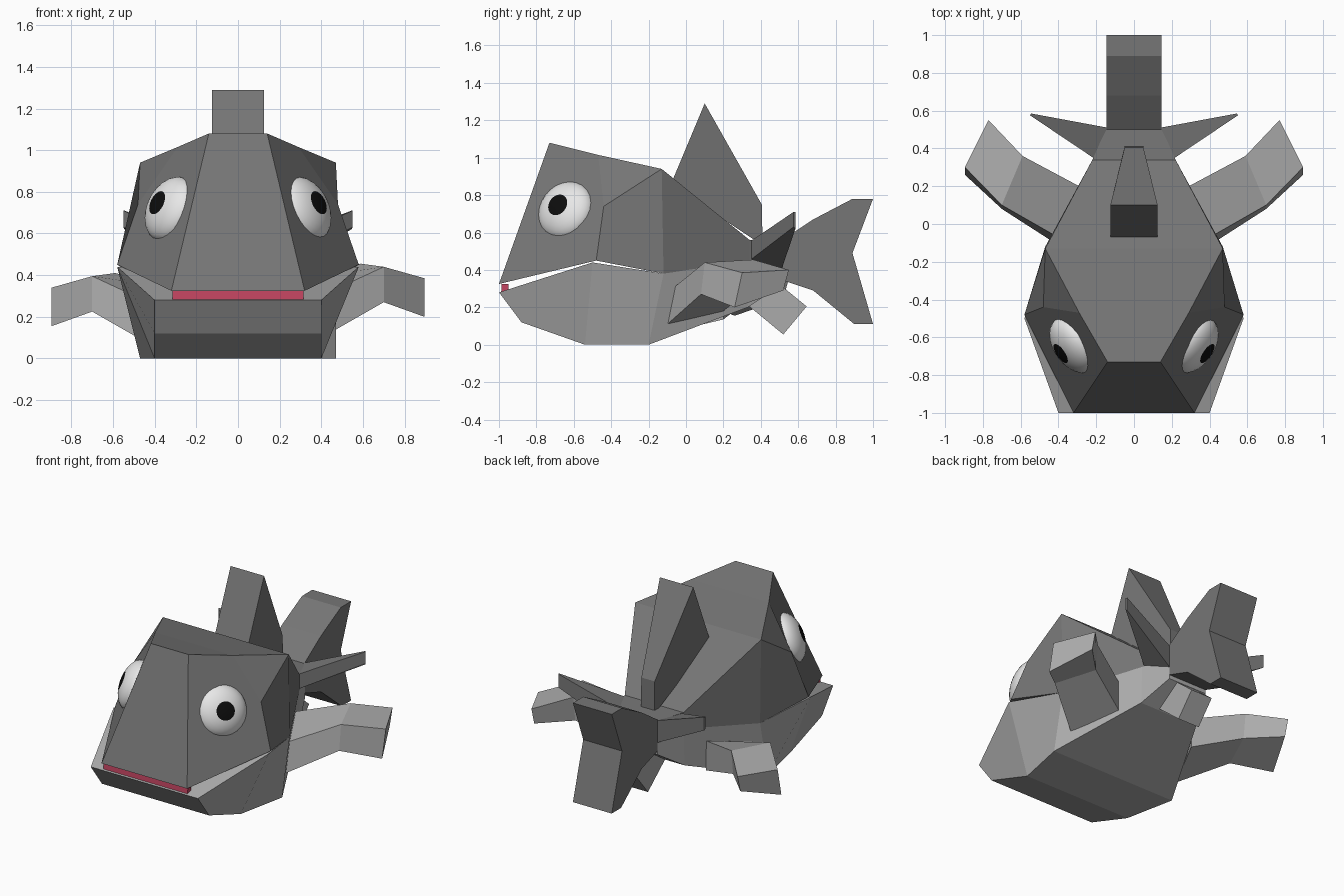
import bpy, bmesh
from mathutils import Vector, Matrix

cube = bpy.data.objects.get("Cube")
if cube:
    bpy.data.objects.remove(cube)


def material(name, rgb):
    m = bpy.data.materials.new(name)
    m.use_nodes = True
    m.diffuse_color = (*rgb, 1)
    bsdf = next(n for n in m.node_tree.nodes if n.type == 'BSDF_PRINCIPLED')
    bsdf.inputs["Base Color"].default_value = (*rgb, 1)
    return m


DARK = material("dark grey", (0.18, 0.18, 0.18))
LIGHT = material("light grey", (0.41, 0.41, 0.41))
WHITE = material("eye white", (0.8, 0.8, 0.8))
BLACK = material("pupil black", (0.004, 0.004, 0.004))
PINK = material("mouth pink", (0.55, 0.06, 0.12))


def build(name, verts, faces, mat):
    bm = bmesh.new()
    vs = [bm.verts.new(v) for v in verts]
    for f in faces:
        bm.faces.new([vs[i] for i in f])
    bmesh.ops.recalc_face_normals(bm, faces=bm.faces[:])
    me = bpy.data.meshes.new(name)
    bm.to_mesh(me)
    bm.free()
    me.materials.append(mat)
    ob = bpy.data.objects.new(name, me)
    bpy.context.collection.objects.link(ob)
    return ob


def shell(name, half, sides, mat):
    """Closed symmetric solid: outline loop on +x, its side faces, and the mirror."""
    loop, extra = half
    pts = loop + extra
    n, k = len(pts), len(loop)
    verts = pts + [(-x, y, z) for x, y, z in pts]
    faces = [f for f in sides] + [[i + n for i in reversed(f)] for f in sides]
    faces += [(i, (i + 1) % k, (i + 1) % k + n, i + n) for i in range(k)]
    return build(name, verts, faces, mat)


def slab(name, loop, mat):
    """Solid between a side outline and its mirror image."""
    return shell(name, (loop, []), [list(range(len(loop)))], mat)


def loft(name, rings, mat, side=1, dz=0):
    """Four-sided rings joined in order, with end caps."""
    verts = [(x * side, y, z + dz) for r in rings for x, y, z in r]
    faces = [(0, 1, 2, 3), tuple(len(verts) - 4 + i for i in range(4))]
    for r in range(len(rings) - 1):
        a = r * 4
        faces += [(a + i, a + (i + 1) % 4, a + 4 + (i + 1) % 4, a + 4 + i) for i in range(4)]
    return build(name, verts, faces, mat)


# Upper body: snout, flat crown, cheeks and tapering back
shell("upper_body", (
    [(.32, -1, .325), (.14, -.73, 1.08), (.29, -.47, 1.015), (.47, -.13, .94),
     (.22, .34, .56), (.145, .51, .55), (.145, .51, .45), (.22, .34, .45),
     (.47, -.12, .38), (.58, -.48, .45)],
    [(.48, -.44, .74)]),
    [(0, 9, 10, 2, 1), (2, 10, 3), (10, 9, 8, 3), (3, 8, 7, 4), (4, 7, 6, 5)], DARK)

# Lower jaw and belly
shell("jaw_and_belly", (
    [(.40, -1, .28), (.40, -.88, .12), (.40, -.54, 0), (.47, -.2, 0),
     (.22, .33, .2), (.145, .51, .32), (.145, .51, .45), (.22, .34, .45),
     (.47, -.12, .38), (.58, -.5, .44)], []),
    [(0, 1, 2, 9), (2, 3, 8, 9), (3, 4, 7, 8), (4, 5, 6, 7)], LIGHT)

# Mouth strip between the lips
slab("mouth", [(.315, -.988, .283), (.315, -.985, .326), (.315, -.95, .326), (.315, -.95, .29)], PINK)

# Centre-line fins
slab("dorsal_fin", [(.125, -.08, .86), (.125, .1, 1.29), (.05, .405, .75), (.05, .41, .53)], DARK)
slab("tail_fin", [(.145, .5, .55), (.145, .68, .67), (.145, .89, .78), (.145, 1, .78),
                  (.145, .89, .49), (.145, 1, .11), (.145, .90, .11), (.145, .68, .29),
                  (.145, .5, .35)], DARK)
slab("anal_fin", [(.08, .32, .22), (.08, .52, .055), (.08, .645, .205), (.08, .48, .34)], LIGHT)

# Paired fins and eyes
normal = Vector((.77, -.52, .37)).normalized()
for side, label, dz in ((1, "left", 0), (-1, "right", -.045)):
    loft(label + "_pectoral_fin", [
        [(.42, -.06, .31), (.42, -.10, .11), (.29, .2, .18), (.29, .2, .38)],
        [(.70, .10, .44), (.70, .08, .27), (.59, .34, .29), (.59, .36, .455)],
        [(.895, .30, .385), (.895, .26, .20), (.77, .52, .29), (.77, .55, .40)]],
        LIGHT, side, dz)
    loft(label + "_rear_fin", [
        [(.20, .34, .55), (.20, .34, .45), (.14, .51, .40), (.14, .51, .55)],
        [(.55, .575, .71), (.55, .575, .63), (.545, .585, .62), (.545, .585, .71)]],
        DARK, side)

    # Flattened eyeball facing out of the cheek, pupil cap at its pole
    n = Vector((normal.x * side, normal.y, normal.z))
    turn = n.to_track_quat('Z', 'Y').to_matrix().to_4x4()
    bm = bmesh.new()
    bmesh.ops.create_uvsphere(bm, u_segments=24, v_segments=17, radius=1)
    for f in bm.faces:
        f.smooth = True
        f.material_index = int(f.calc_center_median().z > .93)
    place = Matrix.Translation((.32 * side, -.64, .715)) @ turn @ Matrix.Diagonal((.165, .165, .095, 1))
    bmesh.ops.transform(bm, matrix=place, verts=bm.verts[:])
    me = bpy.data.meshes.new(label + "_eye")
    bm.to_mesh(me)
    bm.free()
    me.materials.append(WHITE)
    me.materials.append(BLACK)
    bpy.context.collection.objects.link(bpy.data.objects.new(label + "_eye", me))
